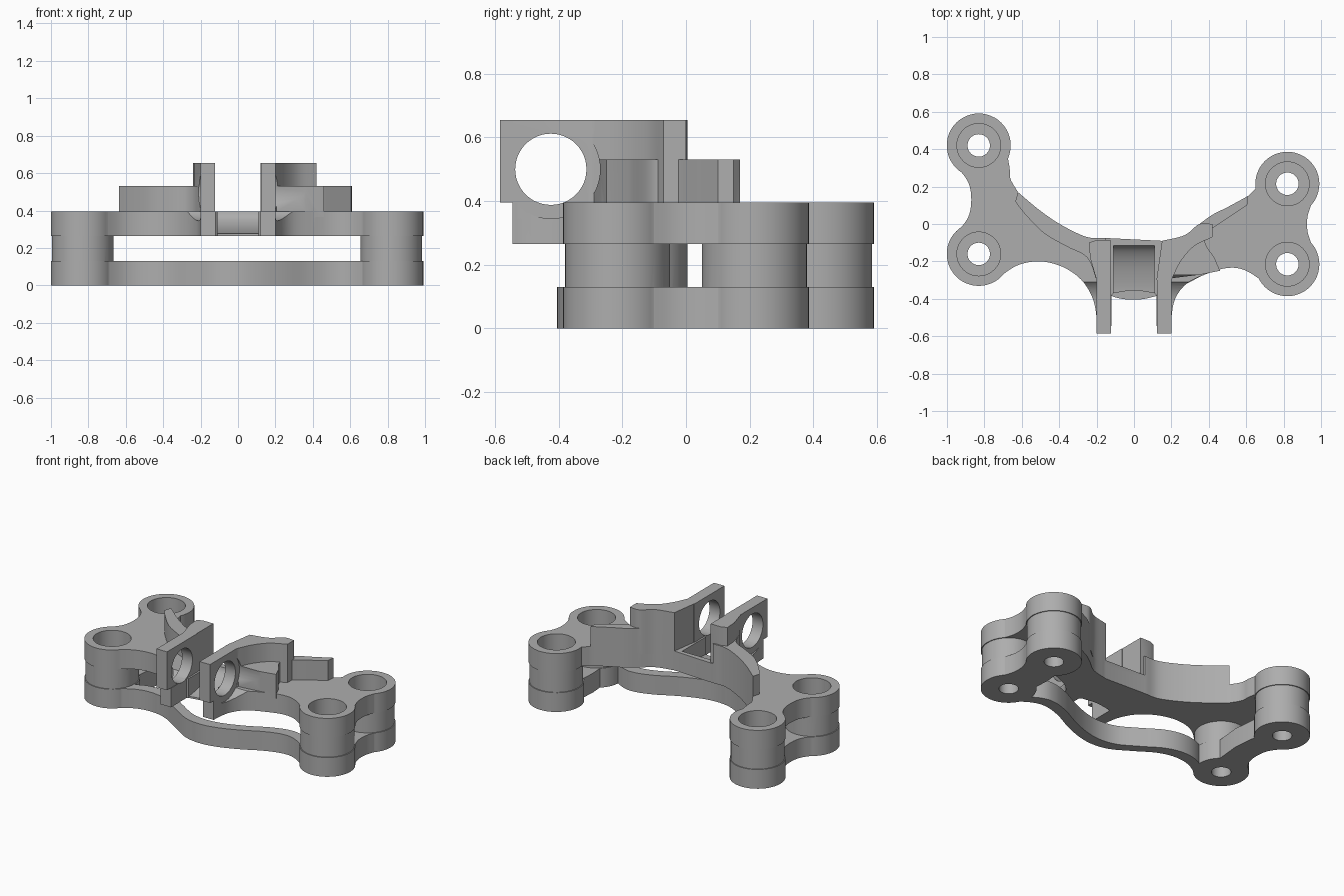
import bpy, bmesh, math
from mathutils import Vector, Matrix

cube = bpy.data.objects.get("Cube")
if cube:
    bpy.data.objects.remove(cube, do_unlink=True)

grey = bpy.data.materials.new("plain_grey")
grey.use_nodes = True
tone = (0.42, 0.42, 0.42, 1)
grey.diffuse_color = tone
grey.node_tree.nodes["Principled BSDF"].inputs["Base Color"].default_value = tone


def spline(pts, steps=6):
    """Smooth curve through the points, ends included."""
    p = [Vector(q) for q in pts]
    p = [p[0] * 2 - p[1]] + p + [p[-1] * 2 - p[-2]]
    out = []
    for a, b, c, d in zip(p, p[1:], p[2:], p[3:]):
        for i in range(steps):
            t = i / steps
            out.append((b * 2 + (c - a) * t + (a * 2 - b * 5 + c * 4 - d) * t ** 2
                        + (b * 3 - a - c * 3 + d) * t ** 3) / 2)
    return out + [p[-2]]


def add_mesh(name, bm):
    bmesh.ops.recalc_face_normals(bm, faces=bm.faces)
    mesh = bpy.data.meshes.new(name)
    bm.to_mesh(mesh)
    bm.free()
    mesh.materials.append(grey)
    obj = bpy.data.objects.new(name, mesh)
    bpy.context.collection.objects.link(obj)
    return obj


def prism(name, outline, low, high, along_x=False):
    """Extrude an xy outline in z, or a yz outline in x."""
    bm = bmesh.new()
    verts = [bm.verts.new((low, q[0], q[1]) if along_x else (q[0], q[1], low)) for q in outline]
    face = bm.faces.new(verts)
    new = bmesh.ops.extrude_face_region(bm, geom=[face])["geom"]
    step = Vector((high - low, 0, 0)) if along_x else Vector((0, 0, high - low))
    bmesh.ops.translate(bm, vec=step, verts=[v for v in new if isinstance(v, bmesh.types.BMVert)])
    return add_mesh(name, bm)


def cylinder(name, centre, radius, low, high, along_x=False):
    ring = [(centre[0] + radius * math.cos(math.tau * i / 48),
             centre[1] + radius * math.sin(math.tau * i / 48)) for i in range(48)]
    return prism(name, ring, low, high, along_x)


def combine(base, other, operation):
    mod = base.modifiers.new("combine", "BOOLEAN")
    mod.operation = operation
    mod.solver = "EXACT"
    mod.object = other
    bpy.context.view_layer.objects.active = base
    bpy.ops.object.modifier_apply(modifier=mod.name)
    bpy.data.objects.remove(other, do_unlink=True)


def finish(obj):
    bpy.ops.object.select_all(action="DESELECT")
    obj.select_set(True)
    bpy.context.view_layer.objects.active = obj
    bpy.ops.object.shade_smooth_by_angle(angle=math.radians(30))


bosses = [(-0.83, 0.42), (-0.83, -0.16), (0.82, 0.215), (0.82, -0.215)]
FRAME, SPACER, DECK, STEP, TOP = 0.13, 0.265, 0.395, 0.53, 0.655
BORE = (-0.425, 0.5)

# Edge curves shared by the deck, walls and lower frame
left_side = spline([(-0.94, 0.3), (-0.885, 0.22), (-0.87, 0.13), (-0.885, 0.04), (-0.94, -0.04)])
right_side = spline([(0.95, -0.11), (0.93, -0.05), (0.925, 0), (0.93, 0.05), (0.95, 0.11)])
left_front = spline([(-0.73, -0.29), (-0.62, -0.22), (-0.5, -0.2), (-0.38, -0.23),
                     (-0.28, -0.3), (-0.22, -0.4), (-0.2, -0.5), (-0.2, -0.545)])
right_front = spline([(0.2, -0.545), (0.2, -0.5), (0.22, -0.4), (0.28, -0.32),
                      (0.38, -0.27), (0.5, -0.235), (0.6, -0.25), (0.72, -0.33)])
left_back = spline([(-0.15, -0.075), (-0.25, -0.07), (-0.38, -0.01), (-0.5, 0.07), (-0.62, 0.17)])
right_back = spline([(0.61, 0.15), (0.5, 0.09), (0.42, 0.05), (0.35, 0), (0.27, -0.06), (0.15, -0.09)])
left_neck = spline([(-0.62, 0.17), (-0.66, 0.24), (-0.665, 0.3), (-0.68, 0.38)])
right_neck = spline([(0.69, 0.25), (0.66, 0.2), (0.61, 0.15)])

# Deck with its two forward legs
deck_outline = (left_side + left_front + [(-0.12, -0.545), (-0.12, -0.38)]
                + spline([(-0.11, -0.37), (0, -0.355), (0.11, -0.37)])
                + [(0.12, -0.38), (0.12, -0.545)] + right_front + right_side
                + right_neck[:-1] + right_back + left_back + left_neck[1:])
deck = prism("upper_bracket", deck_outline, SPACER, DECK)
for c in bosses:
    combine(deck, cylinder("boss", c, 0.171, SPACER, DECK), "UNION")

# Raised walls along the back edge
left_wall = left_back + spline([(-0.635, 0.12), (-0.58, 0.05), (-0.48, -0.05), (-0.36, -0.12),
                                (-0.25, -0.18), (-0.2, -0.3)]) + [(-0.125, -0.3)]
right_wall = right_back + [(0.12, -0.3), (0.36, -0.27), (0.46, -0.25)] + spline(
    [(0.43, -0.18), (0.38, -0.1), (0.4, -0.04), (0.5, 0.03), (0.605, 0.1)])
tall_wall = spline([(0.42, 0.0), (0.35, 0), (0.27, -0.06), (0.15, -0.09)]) + [(0.12, -0.3)] + spline(
    [(0.2, -0.3), (0.25, -0.2), (0.32, -0.12), (0.42, -0.07)])
corner_wall = [(-0.125, -0.3), (-0.125, -0.085), (-0.2, -0.085), (-0.24, -0.1), (-0.235, -0.18), (-0.2, -0.3)]
combine(deck, prism("left_wall", left_wall, DECK - 0.03, STEP), "UNION")
combine(deck, prism("right_wall", right_wall, DECK - 0.03, STEP), "UNION")
combine(deck, prism("tall_wall", tall_wall, DECK - 0.04, TOP), "UNION")
combine(deck, prism("corner_wall", corner_wall, DECK - 0.04, TOP), "UNION")

# Round clearance beside the ears
for side in (-1, 1):
    ends = sorted((side * 0.2, side * 0.37))
    combine(deck, cylinder("clearance", BORE, 0.155, *ends, along_x=True), "DIFFERENCE")

# Clamp ears and their bore
ear = [(-0.585, DECK), (-0.585, TOP), (-0.26, TOP), (-0.26, DECK - 0.05), (-0.53, DECK - 0.05), (-0.53, DECK)]
for ends in ((-0.2, -0.122), (0.122, 0.2)):
    combine(deck, prism("ear", ear, *ends, along_x=True), "UNION")
combine(deck, cylinder("bore", BORE, 0.112, -0.3, 0.3, along_x=True), "DIFFERENCE")

# Sloping saddle between the ears
saddle = spline([(-0.11, 0.42), (-0.13, 0.36), (-0.21, 0.31), (-0.33, 0.28), (-0.45, 0.275)]) + [(-0.45, 0.42)]
combine(deck, prism("saddle", saddle, -0.11, 0.11, along_x=True), "DIFFERENCE")

# Lower frame: side webs and a slim front bar
front_edge = spline([(-0.75, -0.3), (-0.62, -0.22), (-0.5, -0.2), (-0.38, -0.23), (-0.25, -0.31),
                     (-0.12, -0.385), (0, -0.405), (0.12, -0.385), (0.25, -0.335),
                     (0.38, -0.27), (0.5, -0.235), (0.6, -0.25), (0.74, -0.34)])
back_edge = [p + Vector((0, 0.075)) for p in reversed(front_edge)]
frame = prism("lower_frame", front_edge + back_edge, 0, FRAME)
webs = (left_side + [(-0.72, -0.08), (-0.7, 0.13), (-0.72, 0.34)],
        right_side + [(0.71, 0.13), (0.7, 0), (0.71, -0.13)])
for web in webs:
    combine(frame, prism("web", web, 0, FRAME), "UNION")
for c in bosses:
    combine(frame, cylinder("foot", c, 0.171, 0, FRAME), "UNION")
    combine(frame, cylinder("spacer", c, 0.165, FRAME - 0.02, SPACER), "UNION")

# Counterbored screw holes
for c in bosses:
    combine(deck, cylinder("counterbore", c, 0.117, SPACER - 0.1, DECK + 0.1), "DIFFERENCE")
    combine(frame, cylinder("counterbore", c, 0.117, FRAME + 0.02, SPACER + 0.1), "DIFFERENCE")
    combine(frame, cylinder("screw_hole", c, 0.06, -0.1, SPACER), "DIFFERENCE")

finish(deck)
finish(frame)
